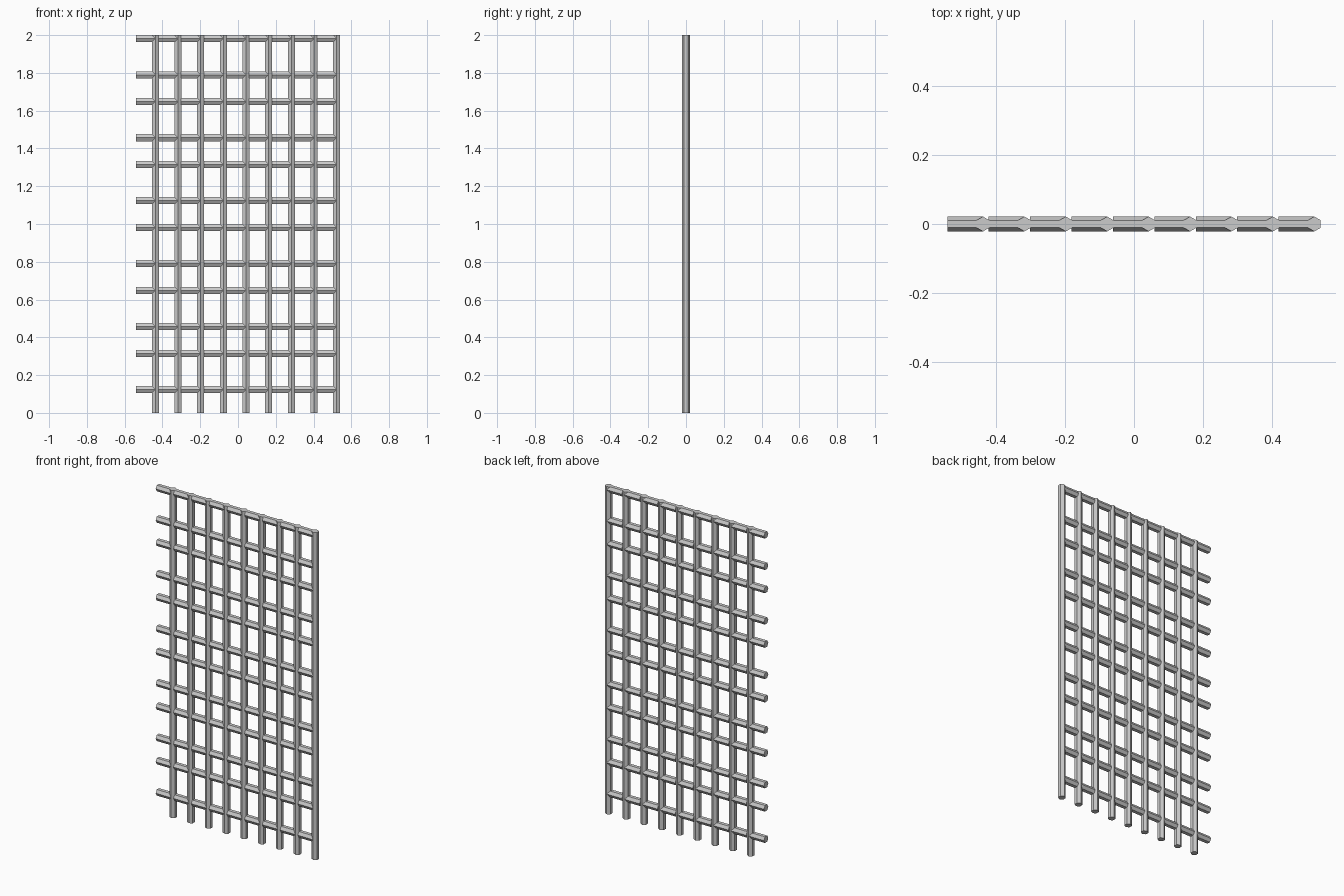
import bpy, math

if "Cube" in bpy.data.objects:
    bpy.data.objects.remove(bpy.data.objects["Cube"])

R = 0.0215                               # hexagon radius, corners face front and back
APOTHEM = R * math.cos(math.pi / 6)
HALF_W = 0.541
PITCH = 0.12                             # spacing of the upright bars
COLUMNS = 9
RIGHT_BAR = HALF_W - APOTHEM
LEFT_BAR = RIGHT_BAR - PITCH * (COLUMNS - 1)


def hex_bar(name, length, location, rotation=(0, 0, 0)):
    bpy.ops.mesh.primitive_cylinder_add(vertices=6, radius=R, depth=length,
                                        location=location, rotation=rotation)
    bar = bpy.context.object
    bar.name = name
    bpy.ops.object.transform_apply(location=False, rotation=True, scale=True)
    return bar


def repeat(obj, count, offset):
    mod = obj.modifiers.new("repeat", 'ARRAY')
    mod.count = count
    mod.use_relative_offset = False
    mod.use_constant_offset = True
    mod.constant_offset_displace = offset


# Upright bars
uprights = hex_bar("upright_bars", 2.0, (LEFT_BAR, 0, 1.0))
repeat(uprights, COLUMNS, (PITCH, 0, 0))

# Short rungs running into the left of each upright, in two interleaved sets of rows
rung_len = LEFT_BAR + HALF_W
for name, top in (("upper_rungs", 2.0 - APOTHEM), ("lower_rungs", 1.79)):
    rungs = hex_bar(name, rung_len, (-HALF_W + rung_len / 2, 0, top),
                    (0, math.pi / 2, 0))
    repeat(rungs, COLUMNS, (PITCH, 0, 0))
    repeat(rungs, 6, (0, 0, -1 / 3))
